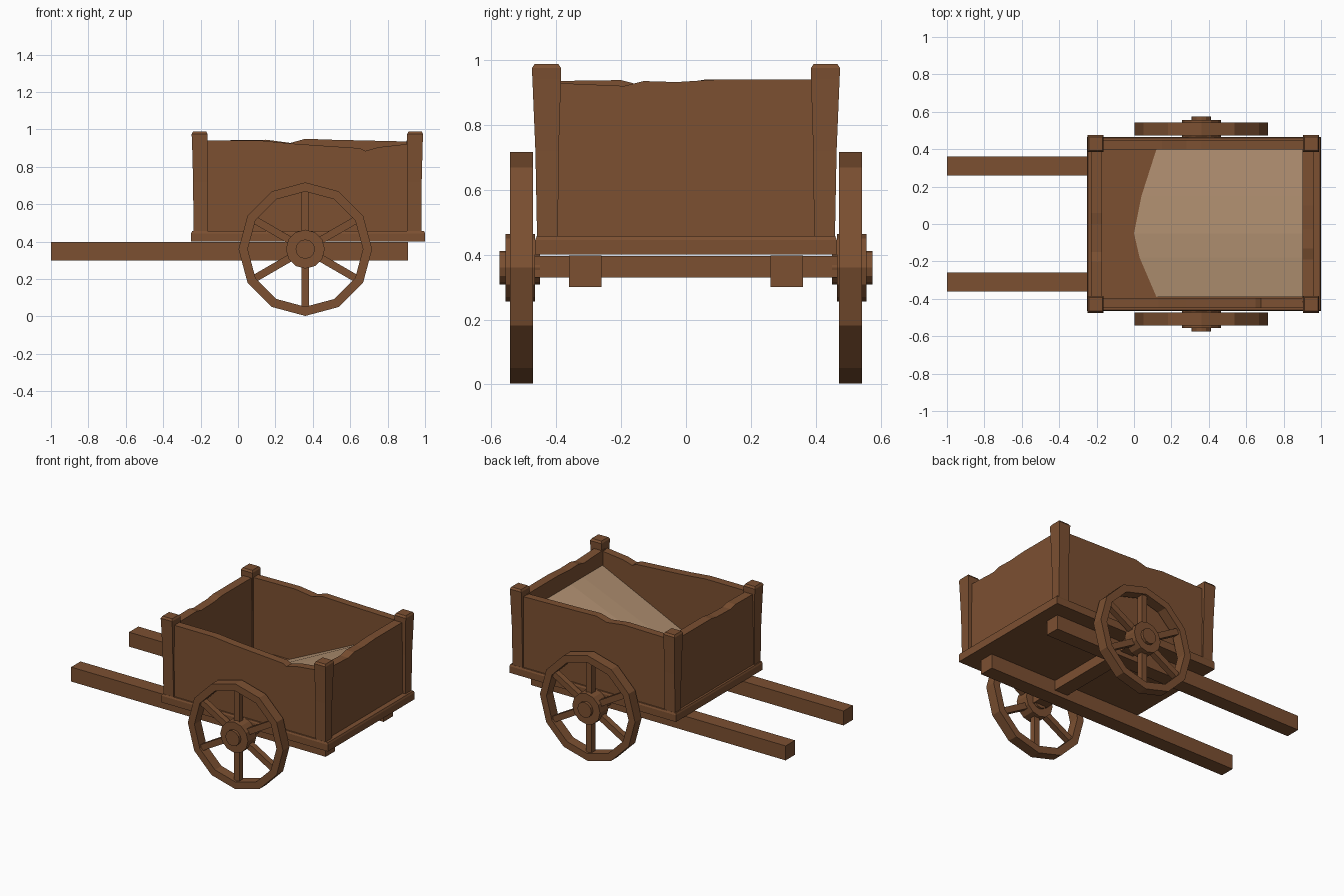
import bpy, bmesh, math
from mathutils import Matrix, Vector

if "Cube" in bpy.data.objects:
    bpy.data.objects.remove(bpy.data.objects["Cube"])


def material(name, rgb):
    m = bpy.data.materials.new(name)
    m.diffuse_color = (*rgb, 1)
    m.use_nodes = True
    m.node_tree.nodes["Principled BSDF"].inputs["Base Color"].default_value = m.diffuse_color
    return m


WOOD = material("brown wood", (0.2, 0.08, 0.031))
GRAIN = material("pale grain", (0.44, 0.28, 0.165))


def finish(name, bm, mat=WOOD):
    bmesh.ops.recalc_face_normals(bm, faces=bm.faces)
    me = bpy.data.meshes.new(name)
    bm.to_mesh(me)
    bm.free()
    me.materials.append(mat)
    ob = bpy.data.objects.new(name, me)
    bpy.context.collection.objects.link(ob)
    return ob


def loft(bm, rings):
    """Skin equal-length rings of points and cap both ends."""
    vs = [[bm.verts.new(p) for p in r] for r in rings]
    n = len(vs[0])
    for a, b in zip(vs, vs[1:]):
        for i in range(n):
            j = (i + 1) % n
            bm.faces.new((a[i], a[j], b[j], b[i]))
    bm.faces.new(vs[0])
    bm.faces.new(vs[-1])


def rect(x0, x1, y0, y1, z):
    return [(x0, y0, z), (x1, y0, z), (x1, y1, z), (x0, y1, z)]


def box(name, x0, x1, y0, y1, z0, z1):
    bm = bmesh.new()
    loft(bm, [rect(x0, x1, y0, y1, z0), rect(x0, x1, y0, y1, z1)])
    return finish(name, bm)


def wall(name, profile, place):
    """Board with a worn top edge; place(t, side, z) maps it into the cart."""
    bm = bmesh.new()
    outline = [(profile[0][0], 0.45)] + profile + [(profile[-1][0], 0.45)]
    loft(bm, [[place(t, s, z) for t, z in outline] for s in (0, 1)])
    return finish(name, bm)


# Bed, shafts and axle beam
bm = bmesh.new()
loft(bm, [rect(-0.25, 1.0, -0.465, 0.465, 0.40), rect(-0.25, 1.0, -0.465, 0.465, 0.445),
          rect(-0.245, 0.995, -0.46, 0.46, 0.457)])
finish("bed", bm)
box("left_shaft", -1, 0.91, 0.26, 0.36, 0.30, 0.398)
box("right_shaft", -1, 0.91, -0.36, -0.26, 0.30, 0.398)
box("axle_beam", 0.31, 0.41, -0.48, 0.48, 0.33, 0.396)

# Side and end boards
wall("front_board", [(-0.2, .94), (.13, .94), (.28, .925), (.5, .91), (.65, .9),
                     (.68, .885), (.75, .905), (.93, .925)],
     lambda t, s, z: (t, -0.45 + 0.055 * s, z))
wall("back_board", [(-0.2, .94), (.15, .945), (.28, .928), (.36, .95), (.5, .945), (.93, .935)],
     lambda t, s, z: (t, 0.45 - 0.052 * s, z))
wall("tail_board", [(-.42, .93), (-.19, .92), (-.13, .935), (-.03, .932), (.1, .94), (.42, .94)],
     lambda t, s, z: (0.96 - 0.06 * s, t, z))
wall("head_board", [(-.42, .935), (-.2, .938), (-.15, .925), (0, .93), (.06, .94), (.42, .94)],
     lambda t, s, z: (-0.23 + 0.06 * s, t, z))

# Corner posts, flaring outward to a chamfered top
for end, cx, dx in (("head", -0.2, -1), ("tail", 0.942, 1)):
    for side, sy in (("front", -1), ("back", 1)):
        rings = []
        for z, hx, hy, out in ((.45, .038, .032, 0), (.72, .038, .036, .002),
                               (.94, .042, .044, .004), (.975, .043, .045, .005),
                               (.988, .036, .036, .005)):
            x, y = cx + dx * out, sy * (0.427 + out * 0.6)
            rings.append(rect(x - hx, x + hx, y - hy, y + hy, z))
        bm = bmesh.new()
        loft(bm, rings)
        finish(f"{end}_{side}_post", bm)

# Sloping heap of grain, highest at the tail
bm = bmesh.new()
low = [(0.12, -0.39, .462), (0.03, -0.18, .46), (0.0, -0.05, .459), (0.04, 0.15, .46), (0.12, 0.4, .462)]
lo = [bm.verts.new(p) for p in low]
hi = [bm.verts.new((0.902, p[1], 0.83)) for p in low]
base = [bm.verts.new((0.902, p[1], 0.457)) for p in low]
for i in range(4):
    bm.faces.new((lo[i], hi[i], hi[i + 1], lo[i + 1]))
    bm.faces.new((hi[i], base[i], base[i + 1], hi[i + 1]))
finish("grain_heap", bm, GRAIN)

# Wheels: twelve-sided rim, six spokes, hub and cap
CX, CZ = 0.36, 0.36


def ring(r, y, n=12):
    return [(CX + r * math.cos(2 * math.pi * i / n), y, CZ + r * math.sin(2 * math.pi * i / n))
            for i in range(n)]


for side, s in (("front", -1), ("back", 1)):
    bm = bmesh.new()
    loops = [[bm.verts.new(p) for p in ring(r, s * y)]
             for r, y in ((.357, .472), (.357, .542), (.308, .542), (.308, .472))]
    for k in range(4):
        a, b = loops[k], loops[(k + 1) % 4]
        for i in range(12):
            j = (i + 1) % 12
            bm.faces.new((a[i], a[j], b[j], b[i]))
    finish(side + "_wheel_rim", bm)

    bm = bmesh.new()
    for i in range(6):
        rot = Matrix.Rotation(math.pi * i / 3, 4, 'Y')
        rings = [[Vector((CX, s * 0.507, CZ)) + rot @ Vector(p)
                  for p in rect(-.02, .02, -.02, .02, z)] for z in (.06, .325)]
        loft(bm, rings)
    finish(side + "_wheel_spokes", bm)

    bm = bmesh.new()
    loft(bm, [ring(.104, s * .465), ring(.104, s * .556)])
    finish(side + "_wheel_hub", bm)
    bm = bmesh.new()
    loft(bm, [ring(.052, s * .45), ring(.052, s * .575)])
    finish(side + "_hub_cap", bm)
